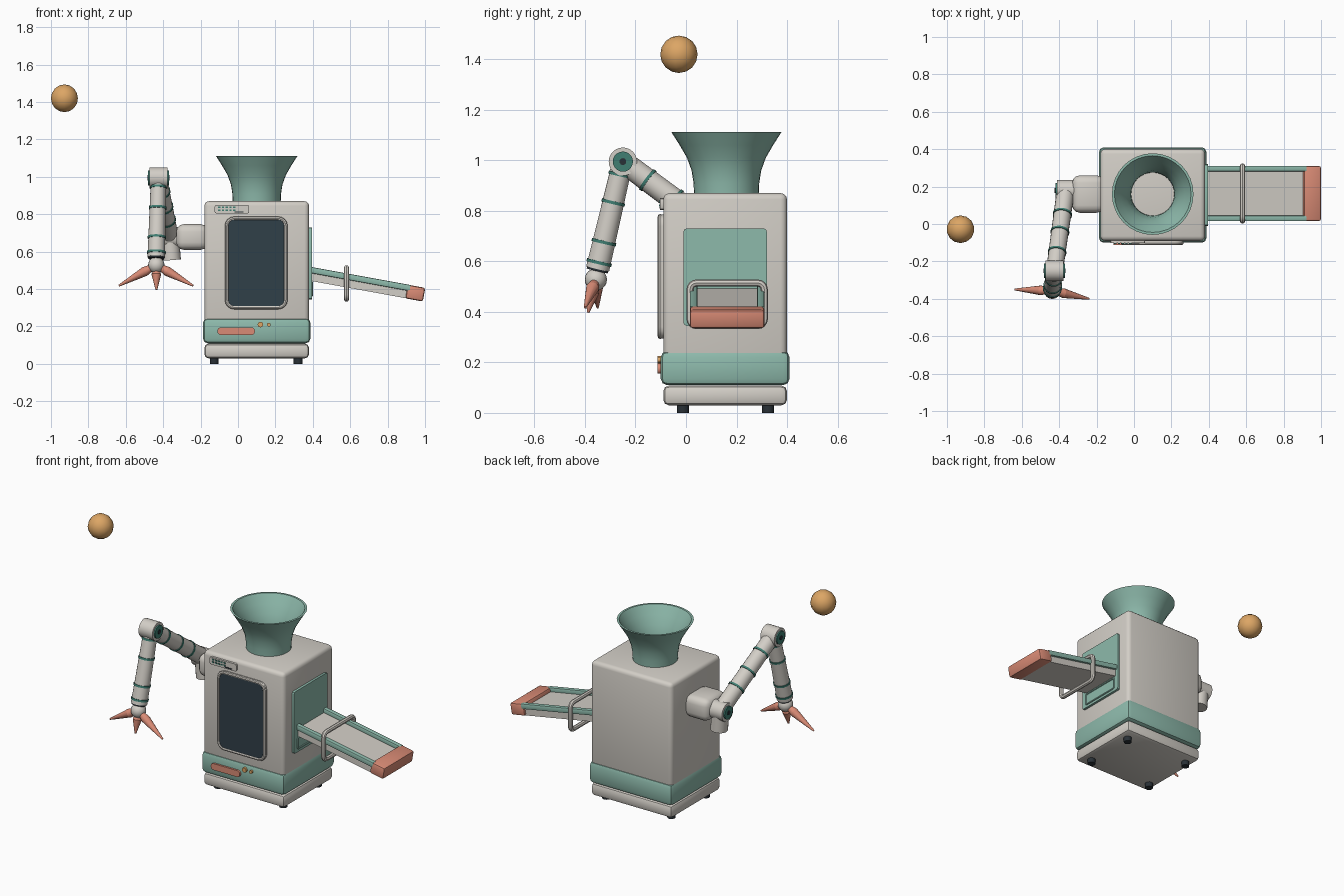
import bpy, bmesh, math
from mathutils import Vector, Matrix

if "Cube" in bpy.data.objects:
    bpy.data.objects.remove(bpy.data.objects["Cube"])

made = []


def material(name, *rgb):
    m = bpy.data.materials.new(name)
    m.use_nodes = True
    m.diffuse_color = (*rgb, 1)
    m.node_tree.nodes["Principled BSDF"].inputs["Base Color"].default_value = (*rgb, 1)
    return m


CREAM = material("warm_grey", 0.65, 0.62, 0.57)
TEAL = material("soft_teal", 0.27, 0.49, 0.41)
DEEP = material("deep_teal", 0.05, 0.21, 0.17)
CORAL = material("coral", 0.70, 0.26, 0.18)
AMBER = material("amber", 0.72, 0.38, 0.13)
SCREEN = material("dark_glass", 0.03, 0.05, 0.065)
DARK = material("dark_rubber", 0.022, 0.03, 0.037)


def finish(name, bm, mat):
    bmesh.ops.recalc_face_normals(bm, faces=bm.faces)
    me = bpy.data.meshes.new(name)
    bm.to_mesh(me)
    bm.free()
    me.materials.append(mat)
    ob = bpy.data.objects.new(name, me)
    bpy.context.collection.objects.link(ob)
    made.append(ob)
    return ob


def box(name, lo, hi, mat, bevel=0.0, axis=None, segs=3, place=None):
    """Box between two corners; axis limits the bevel to edges along it."""
    lo, hi = Vector(lo), Vector(hi)
    bm = bmesh.new()
    bmesh.ops.create_cube(bm, size=1)
    for v in bm.verts:
        v.co = (lo + hi) / 2 + v.co * (hi - lo)
    if bevel:
        edges = [e for e in bm.edges if axis is None
                 or abs(e.verts[0].co[axis] - e.verts[1].co[axis]) > 1e-5]
        bmesh.ops.bevel(bm, geom=edges, offset=bevel, segments=segs, profile=0.5, affect='EDGES')
    if place:
        bm.transform(place)
    return finish(name, bm, mat)


def rod(name, a, b, r1, mat, r2=None, segs=20):
    a, b = Vector(a), Vector(b)
    d = b - a
    m = Matrix.Translation((a + b) / 2) @ d.to_track_quat('Z', 'Y').to_matrix().to_4x4()
    bm = bmesh.new()
    bmesh.ops.create_cone(bm, cap_ends=True, segments=segs, radius1=r1,
                          radius2=r1 if r2 is None else r2, depth=d.length, matrix=m)
    return finish(name, bm, mat)


def ball(name, c, r, mat, u=16, v=10):
    bm = bmesh.new()
    bmesh.ops.create_uvsphere(bm, u_segments=u, v_segments=v, radius=r,
                              matrix=Matrix.Translation(c))
    return finish(name, bm, mat)


def loop(name, center, u, v, hu, hv, corner, r, mat):
    """Tube bent into a rounded rectangle spanned by the directions u and v."""
    center, u, v = Vector(center), Vector(u), Vector(v)
    pts = []
    for i in range(4):
        su, sv = ((1, 1), (-1, 1), (-1, -1), (1, -1))[i]
        for k in range(5):
            t = (i + k / 4) * math.pi / 2
            pts.append(center + u * (su * (hu - corner) + corner * math.cos(t))
                       + v * (sv * (hv - corner) + corner * math.sin(t)))
    cu = bpy.data.curves.new(name, 'CURVE')
    cu.dimensions = '3D'
    cu.bevel_depth = r
    cu.bevel_resolution = 2
    s = cu.splines.new('POLY')
    s.points.add(len(pts) - 1)
    for p, co in zip(s.points, pts):
        p.co = (*co, 1)
    s.use_cyclic_u = True
    tmp = bpy.data.objects.new(name + "_path", cu)
    bpy.context.collection.objects.link(tmp)
    bpy.context.view_layer.update()
    me = bpy.data.meshes.new_from_object(tmp.evaluated_get(bpy.context.evaluated_depsgraph_get()))
    bpy.data.objects.remove(tmp)
    bm = bmesh.new()
    bm.from_mesh(me)
    return finish(name, bm, mat)


X, Y, Z = Vector((1, 0, 0)), Vector((0, 1, 0)), Vector((0, 0, 1))

# Cabinet, band, plinth and feet
box("cabinet", (-0.18, -0.09, 0.2), (0.38, 0.4, 0.87), CREAM, 0.025)
box("lower_band", (-0.187, -0.1, 0.11), (0.387, 0.41, 0.245), TEAL, 0.025, segs=2)
box("plinth", (-0.18, -0.09, 0.03), (0.38, 0.4, 0.108), CREAM, 0.022, segs=2)
for x in (-0.127, 0.322):
    for y in (-0.012, 0.325):
        rod("foot", (x, y, 0), (x, y, 0.05), 0.024, DARK, segs=12)

# Flared funnel with a thin wall
outer = [(0.128, 0.86), (0.13, 0.91), (0.138, 0.96), (0.156, 1.01), (0.185, 1.06), (0.218, 1.112)]
inner = [(r - 0.013, z) for r, z in reversed(outer)]
bm = bmesh.new()
ring = [bm.verts.new((r, 0, z)) for r, z in outer + inner]
edges = [bm.edges.new((ring[i], ring[(i + 1) % len(ring)])) for i in range(len(ring))]
bmesh.ops.spin(bm, geom=ring + edges, cent=(0, 0, 0), axis=Z, angle=math.tau, steps=32,
               use_merge=True)
bmesh.ops.remove_doubles(bm, verts=bm.verts, dist=1e-4)
bm.transform(Matrix.Translation((0.1, 0.16, 0)))
finish("funnel", bm, TEAL)

# Front window
box("window_plate", (-0.068, -0.104, 0.295), (0.263, -0.08, 0.785), CREAM, 0.045, axis=1, segs=4)
loop("window_frame", (0.0975, -0.102, 0.54), X, Z, 0.158, 0.238, 0.04, 0.01, CREAM)
box("window_glass", (-0.052, -0.108, 0.308), (0.247, -0.1, 0.772), SCREEN, 0.035, axis=1, segs=4)

# Small control plate with a dot grille
box("control_plate", (-0.125, -0.102, 0.804), (0.06, -0.08, 0.85), CREAM, 0.01, axis=1, segs=2)
for i in range(5):
    for z in (0.822, 0.838):
        x = -0.1 + i * 0.02
        box("grille_dot", (x - 0.006, -0.106, z - 0.004), (x + 0.006, -0.1, z + 0.004), DEEP)
box("control_slot", (-0.02, -0.105, 0.81), (0.03, -0.1, 0.816), DARK)

# Band controls
box("pill_button", (-0.11, -0.112, 0.155), (0.09, -0.09, 0.195), CORAL, 0.018, axis=1, segs=4)
for x, r in ((0.12, 0.015), (0.165, 0.01)):
    rod("indicator", (x, -0.112, 0.21), (x, -0.09, 0.21), r, AMBER, segs=12)

# Side panel and outlet
box("side_panel", (0.37, -0.01, 0.345), (0.395, 0.32, 0.73), TEAL, 0.012, axis=0, segs=2)
loop("outlet_rim", (0.395, 0.155, 0.4), Y, Z, 0.13, 0.035, 0.01, 0.006, TEAL)

# Sloping chute
slope = Matrix.Translation((0.385, 0.163, 0.482)) @ Matrix.Rotation(0.18, 4, 'Y')
box("chute_bed", (0, -0.135, -0.037), (0.54, 0.135, 0.012), CREAM, place=slope)
for s in (-1, 1):
    box("chute_rail", (0, s * 0.133 - 0.015, 0.004), (0.54, s * 0.133 + 0.015, 0.037), TEAL, 0.006,
        axis=0, segs=2, place=slope)
box("chute_end", (0.525, -0.148, -0.038), (0.62, 0.148, 0.036), CORAL, 0.012, segs=2, place=slope)
loop("chute_hoop", (0.58, 0.163, 0.43), Y, Z, 0.147, 0.084, 0.025, 0.014, CREAM)

# Shoulder
box("shoulder_block", (-0.33, 0.06, 0.61), (-0.16, 0.26, 0.747), CREAM, 0.04)
shoulder = Vector((-0.365, 0.18, 0.675))
elbow = Vector((-0.425, -0.25, 0.995))
wrist = Vector((-0.437, -0.35, 0.57))
rod("shoulder_post", (-0.355, 0.18, 0.555), shoulder, 0.05, CREAM)

# Pivots with hubs on both sides
for name, c in (("shoulder", shoulder), ("elbow", elbow)):
    rod(name + "_pivot", c - X * 0.048, c + X * 0.048, 0.056, CREAM, segs=24)
    rod(name + "_hub", c - X * 0.056, c + X * 0.056, 0.04, DEEP)
    rod(name + "_pin", c - X * 0.059, c + X * 0.059, 0.014, DARK, segs=10)

# Arm segments with ring bands
for name, a, b, r1, r2, bands in (
        ("upper_arm", shoulder, elbow, 0.048, 0.045, (0.3, 0.52, 0.77)),
        ("forearm", elbow, wrist, 0.041, 0.047, (0.12, 0.38, 0.75, 0.94))):
    rod(name, a, b, r1, CREAM, r2)
    d = (b - a).normalized()
    for t in bands:
        p = a.lerp(b, t)
        r = r1 + (r2 - r1) * t + 0.004
        rod(name + "_band", p - d * 0.006, p + d * 0.006, r, DEEP)
d = (wrist - elbow).normalized()
rod("wrist_cuff", wrist - d * 0.012, wrist + d * 0.008, 0.043, DARK)

# Hand and three tapered fingers
hand = Vector((-0.437, -0.357, 0.528))
ball("hand", hand, 0.044, CREAM)
for tip in ((-0.637, -0.35, 0.418), (-0.24, -0.4, 0.418), (-0.436, -0.388, 0.397)):
    tip = Vector(tip)
    base = hand + (tip - hand).normalized() * 0.03
    knuckle = base.lerp(tip, 0.2)
    rod("finger_root", base, knuckle, 0.018, CORAL, 0.026, segs=12)
    rod("finger", knuckle, tip, 0.026, CORAL, 0.005, segs=12)

# Floating ball
ball("floating_ball", (-0.928, -0.028, 1.42), 0.074, AMBER, 14, 8)

# Smooth shading with sharp edges kept
bpy.ops.object.select_all(action='DESELECT')
for ob in made:
    ob.select_set(True)
bpy.context.view_layer.objects.active = made[0]
bpy.ops.object.shade_smooth_by_angle(angle=math.radians(40))
